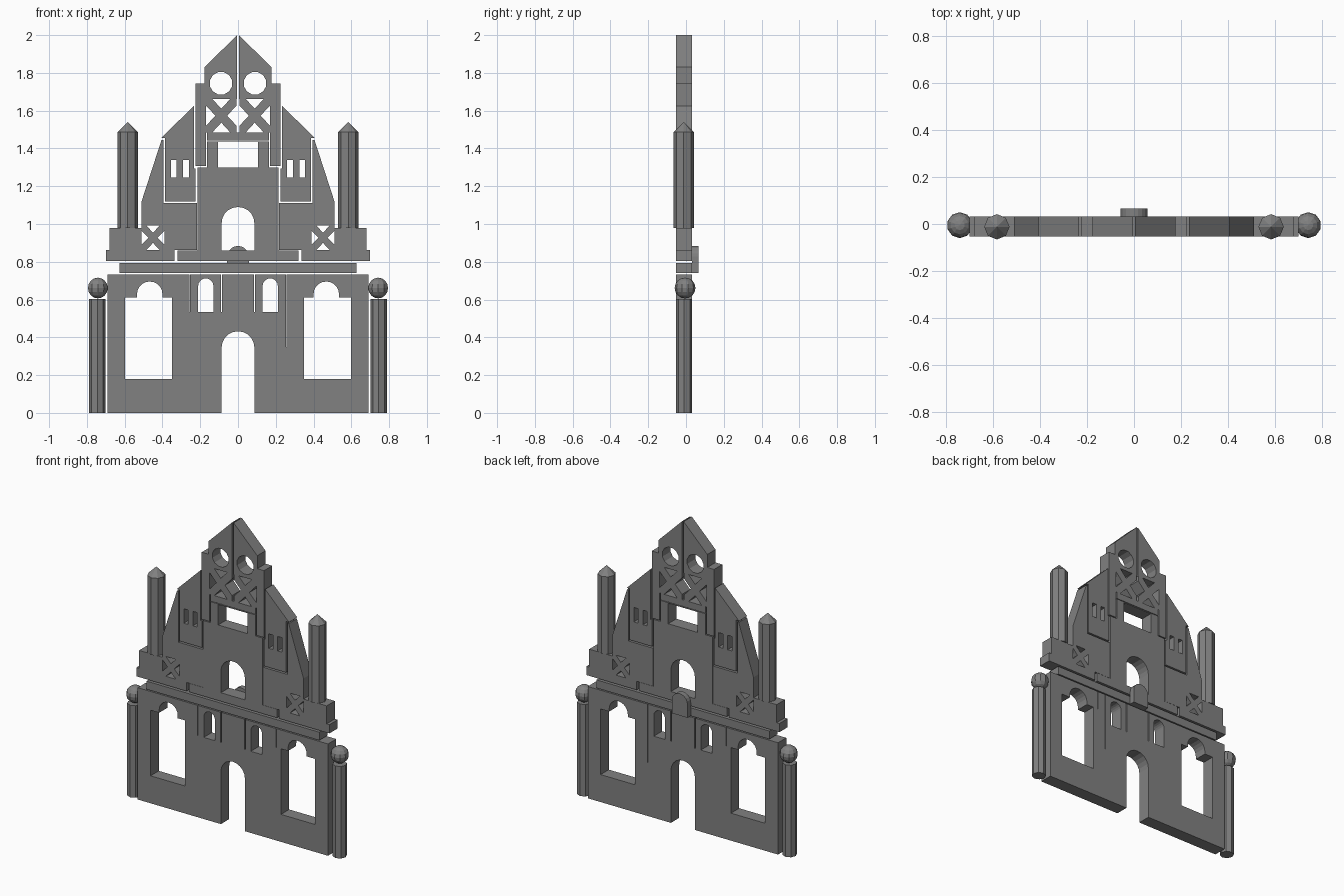
import bpy, bmesh
from math import pi, sin, cos
from mathutils import Matrix

cube = bpy.data.objects.get("Cube")
if cube:
    bpy.data.objects.remove(cube)

FRONT, BACK = -0.053, 0.032
MID = (FRONT + BACK) / 2

stone = bpy.data.materials.new("grey_stone")
stone.use_nodes = True
grey = (0.22, 0.22, 0.22, 1)
stone.diffuse_color = grey
stone.node_tree.nodes["Principled BSDF"].inputs["Base Color"].default_value = grey


def add_object(name, mesh):
    mesh.materials.clear()
    mesh.materials.append(stone)
    obj = bpy.data.objects.new(name, mesh)
    bpy.context.collection.objects.link(obj)
    return obj


def flip(points):
    return [(-x, z) for x, z in reversed(points)]


def rect(x0, x1, z0, z1):
    return [(x0, z0), (x1, z0), (x1, z1), (x0, z1)]


def arc(x, z, r, a0=0, a1=pi, n=10):
    return [(x + r * cos(a0 + (a1 - a0) * i / n), z + r * sin(a0 + (a1 - a0) * i / n))
            for i in range(n + 1)]


def circle(x, z, r, n=12):
    return arc(x, z, r, pi / n, 2 * pi + pi / n, n)[:-1]


def arched(x0, x1, z0, top):
    r = (x1 - x0) / 2
    return [(x0, z0), (x1, z0)] + arc((x0 + x1) / 2, top - r, r)


def slab(name, outline, holes=(), y0=FRONT, y1=BACK):
    """Extrude a front outline with holes from y0 to y1."""
    curve = bpy.data.curves.new(name, "CURVE")
    curve.dimensions = "2D"
    curve.fill_mode = "BOTH"
    curve.extrude = (y1 - y0) / 2
    for loop in [outline, *holes]:
        spline = curve.splines.new("POLY")
        spline.points.add(len(loop) - 1)
        for point, (x, z) in zip(spline.points, loop):
            point.co = (x, z, 0, 1)
        spline.use_cyclic_u = True
    temp = bpy.data.objects.new(name + "_curve", curve)
    bpy.context.collection.objects.link(temp)
    bpy.context.view_layer.update()
    graph = bpy.context.evaluated_depsgraph_get()
    mesh = bpy.data.meshes.new_from_object(temp.evaluated_get(graph))
    bpy.data.objects.remove(temp)
    mesh.transform(Matrix.Translation((0, (y0 + y1) / 2, 0)) @ Matrix.Rotation(pi / 2, 4, "X"))
    bm = bmesh.new()
    bm.from_mesh(mesh)
    bmesh.ops.remove_doubles(bm, verts=bm.verts, dist=0.0001)
    bmesh.ops.recalc_face_normals(bm, faces=bm.faces)
    bm.to_mesh(mesh)
    bm.free()
    for poly in mesh.polygons:
        poly.use_smooth = False
    mesh.name = name
    return add_object(name, mesh)


def pair(name, outline, holes=()):
    slab("left_" + name, outline, holes)
    slab("right_" + name, flip(outline), [flip(h) for h in holes])


def cross(name, x0, x1, z0, z1, a):
    """Diagonal cross filling a rectangle."""
    cx, cz, w, h = (x0 + x1) / 2, (z0 + z1) / 2, (x1 - x0) / 2, (z1 - z0) / 2
    quarter = [(w, h - a), (w, h), (w - a, h), (0, a * h / w)]
    left = [(-x, z) for x, z in quarter[2::-1]]
    top = quarter + left
    bottom = [(-x, -z) for x, z in top]
    loop = top + [(-w + a, 0)] + bottom + [(w - a, 0)]
    # the side notches meet close to the centre
    notch = a * w / h
    loop = [(notch if x == w - a and z == 0 else -notch if x == a - w and z == 0 else x, z)
            for x, z in loop]
    pair(name, [(cx + x, cz + z) for x, z in loop])


def turned(name, x, y, r, z0, z1, tip=None):
    """Eight sided column with an optional pointed roof."""
    bm = bmesh.new()
    ring = [(x + r * cos(i * pi / 4), y + r * sin(i * pi / 4)) for i in range(8)]
    low = [bm.verts.new((*p, z0)) for p in ring]
    high = [bm.verts.new((*p, z1)) for p in ring]
    bm.faces.new(low[::-1])
    apex = bm.verts.new((x, y, tip)) if tip else None
    for i in range(8):
        j = (i + 1) % 8
        bm.faces.new((low[i], low[j], high[j], high[i]))
        if tip:
            bm.faces.new((high[i], high[j], apex))
    if not tip:
        bm.faces.new(high)
    mesh = bpy.data.meshes.new(name)
    bm.to_mesh(mesh)
    bm.free()
    add_object(name, mesh)


# Ground floor wall: door, tall windows, small arched windows, joints in the frieze
def joint(x, depth, w=0.003):
    return [(x + w, 0.733), (x + w, depth), (x - w, depth), (x - w, 0.733)]


window = ([(0.349, 0.18), (0.597, 0.18), (0.597, 0.61), (0.535, 0.61)]
          + arc(0.4675, 0.628, 0.0675) + [(0.40, 0.61), (0.349, 0.61)])
small = arched(0.13, 0.211, 0.535, 0.712)
wall = [(0.087, 0), (0.69, 0), (0.69, 0.733)]
for x, depth in [(0.315, 0.61), (0.255, 0.35), (0.087, 0.535),
                 (-0.087, 0.535), (-0.255, 0.535), (-0.315, 0.61)]:
    wall += joint(x, depth, 0.0035 if abs(x) < 0.1 else 0.001)
wall += [(-0.69, 0.733), (-0.69, 0), (-0.087, 0)] + arc(0, 0.345, 0.087, pi, 0)
slab("ground_floor_wall", wall, [window, flip(window), small, flip(small)])

# Cornice and the rounded plaque on the back
slab("cornice", rect(-0.627, 0.627, 0.74, 0.793))
slab("back_plaque", arched(-0.057, 0.057, 0.74, 0.884), y0=BACK, y1=0.066)

# Central upper wall with arched door and balcony opening
half = [(0.32, 0.805), (0.32, 0.861), (0.215, 0.861), (0.215, 1.30), (0.163, 1.30), (0.163, 1.438)]
slab("upper_centre_wall", half + flip(half),
     [arched(-0.087, 0.087, 0.861, 1.09), rect(-0.107, 0.107, 1.30, 1.434)])
slab("lintel", rect(-0.163, 0.163, 1.442, 1.485))

# Stepped tower bases, crossed panels and side walls
pair("tower_base", [(0.335, 0.805), (0.70, 0.805), (0.70, 0.862), (0.68, 0.862),
                    (0.68, 0.98), (0.512, 0.98), (0.512, 0.862), (0.335, 0.862)])
cross("lower_cross", 0.388, 0.512, 0.862, 0.992, 0.026)
pair("side_wall", [(0.217, 0.862), (0.388, 0.862), (0.388, 0.992), (0.512, 0.992),
                   (0.512, 1.115), (0.405, 1.445), (0.395, 1.445), (0.395, 1.11), (0.217, 1.11)])

# Sloped window pieces beside the centre
pair("sloped_wing", [(0.224, 1.12), (0.386, 1.12), (0.386, 1.455), (0.407, 1.455),
                     (0.234, 1.625), (0.234, 1.295), (0.224, 1.295)],
     [rect(0.259, 0.29, 1.245, 1.34), rect(0.325, 0.356, 1.245, 1.34)])

# Top storey: posts, crosses and split gable with round windows
pair("post", [(0.17, 1.306), (0.226, 1.306), (0.226, 1.745), (0.176, 1.745), (0.17, 1.66)])
cross("upper_cross", 0.007, 0.17, 1.485, 1.662, 0.034)
pair("gable", [(0.005, 1.662), (0.177, 1.662), (0.177, 1.83), (0.005, 2.0)],
     [circle(0.09, 1.745, 0.061)])

# Pointed towers, end columns and ball finials
for side, s in (("left", 1), ("right", -1)):
    turned(side + "_tower", s * 0.584, -0.012, 0.054, 0.98, 1.487, 1.54)
    turned(side + "_column", s * 0.745, MID, 0.043, 0, 0.603)
    bm = bmesh.new()
    bmesh.ops.create_uvsphere(bm, u_segments=10, v_segments=8, radius=0.055,
                              matrix=Matrix.Translation((s * 0.742, -0.005, 0.661)))
    ball = bpy.data.meshes.new(side + "_ball")
    bm.to_mesh(ball)
    bm.free()
    add_object(side + "_ball", ball)
